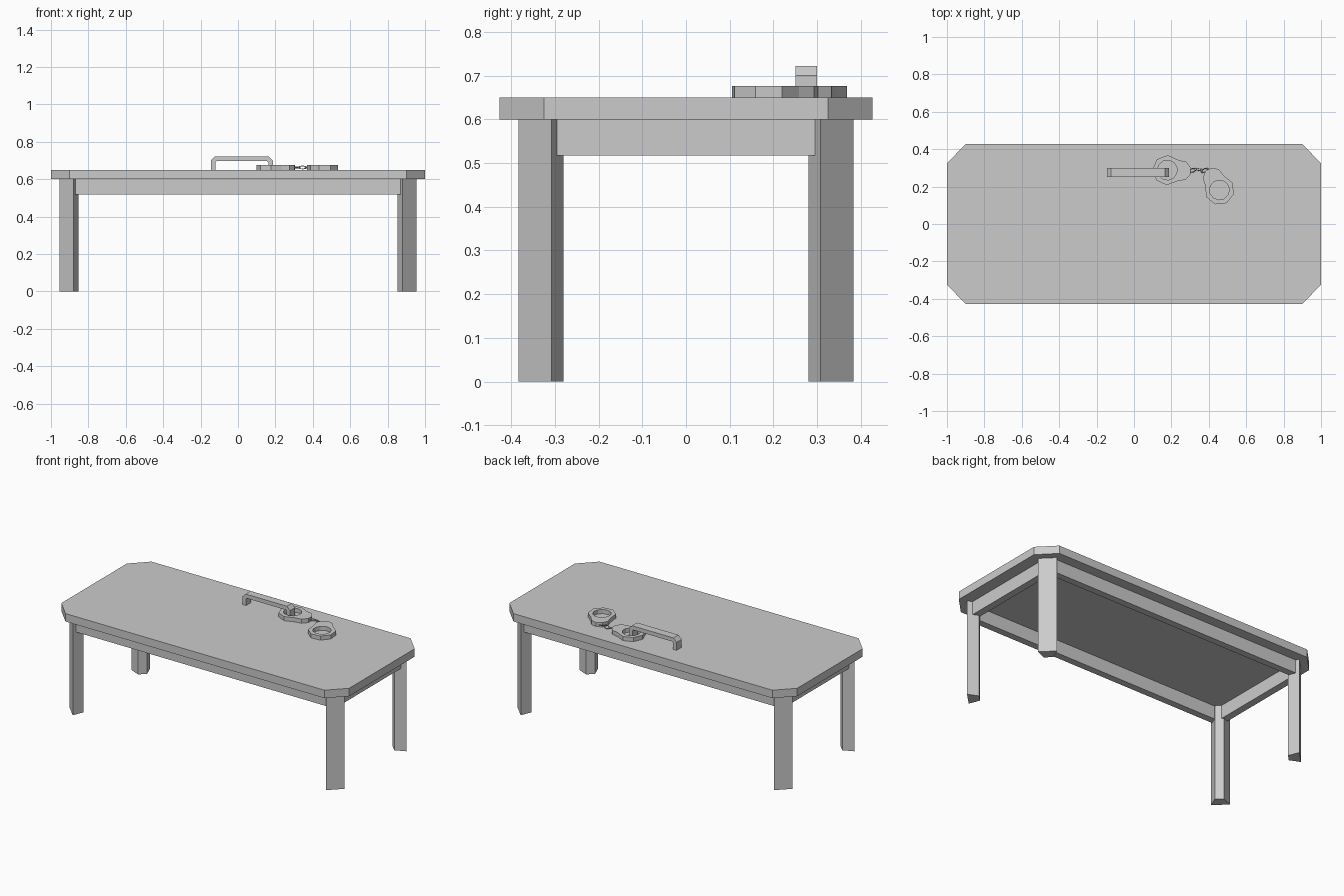
import bpy, bmesh
from math import cos, sin, pi, radians
from mathutils import Matrix

cube = bpy.data.objects.get("Cube")
if cube:
    bpy.data.objects.remove(cube)

grey = bpy.data.materials.new("plain grey")
grey.use_nodes = True
colour = (0.6, 0.6, 0.6, 1)
grey.diffuse_color = colour
grey.node_tree.nodes["Principled BSDF"].inputs["Base Color"].default_value = colour


def finish(name, bm):
    bmesh.ops.recalc_face_normals(bm, faces=bm.faces)
    mesh = bpy.data.meshes.new(name)
    bm.to_mesh(mesh)
    bm.free()
    mesh.materials.append(grey)
    obj = bpy.data.objects.new(name, mesh)
    bpy.context.collection.objects.link(obj)
    return obj


def prism(name, outline, start, end, place=lambda a, b, t: (a, b, t)):
    """Extrude a closed outline between two depths."""
    bm = bmesh.new()
    low, high = [[bm.verts.new(place(a, b, t)) for a, b in outline] for t in (start, end)]
    bm.faces.new(low)
    bm.faces.new(high)
    for i in range(len(low)):
        bm.faces.new((low[i - 1], low[i], high[i], high[i - 1]))
    return finish(name, bm)


def box(name, x0, x1, y0, y1, z0, z1):
    return prism(name, [(x0, y0), (x1, y0), (x1, y1), (x0, y1)], z0, z1)


# Table top with clipped corners
prism("table_top", [(-1, -.325), (-.9, -.427), (.9, -.427), (1, -.325),
                    (1, .325), (.9, .427), (-.9, .427), (-1, .325)], .6, .65)

# Tapered corner legs and apron rails
leg = [(.955, .308), (.88, .383), (.853, .317), (.89, .28)]
for sx, side in ((-1, "right"), (1, "left")):
    for sy, end in ((-1, "front"), (1, "back")):
        prism(f"{end}_{side}_leg", [(sx * x, sy * y) for x, y in leg], 0, .6)
    box(f"{side}_rail", sx * .88, sx * .925, -.297, .297, .517, .6)
for sy, end in ((-1, "front"), (1, "back")):
    box(f"{end}_rail", -.87, .87, sy * .32, sy * .363, .517, .6)

# Bent bar handle on the top
prism("bar_handle", [(-.145, .65), (-.145, .7), (-.123, .722), (.165, .722),
                     (.187, .7), (.187, .65), (.162, .65), (.162, .69),
                     (.155, .697), (-.113, .697), (-.12, .69), (-.12, .65)],
      .25, .3, lambda a, b, t: (a, t, b))


# Cuffs: faceted ring with a narrowing lock block
def cuff(name, x, y, angle):
    ring = [(.08 * cos(i * pi / 4), .08 * sin(i * pi / 4)) for i in range(1, 8)]
    outer = [(.125, .018), (.1, .048)] + ring + [(.1, -.048), (.125, -.018)]
    n = len(outer)
    inner = [(.053 * cos((i + .5) * 2 * pi / n), .053 * sin((i + .5) * 2 * pi / n))
             for i in range(n)]
    bm = bmesh.new()
    loops = [[bm.verts.new((a, b, z)) for a, b in pts]
             for pts, z in ((outer, .65), (outer, .676), (inner, .676), (inner, .65))]
    for k in range(4):
        p, q = loops[k - 1], loops[k]
        for i in range(n):
            bm.faces.new((p[i - 1], p[i], q[i], q[i - 1]))
    bm.transform(Matrix.Translation((x, y, 0)) @ Matrix.Rotation(angle, 4, "Z"))
    finish(name, bm)


cuff("first_cuff", .178, .288, radians(-2))
cuff("second_cuff", .457, .182, radians(118))

# Short chain of alternating links
for i, tilt in enumerate((15, -55, 15)):
    bpy.ops.mesh.primitive_torus_add(
        major_segments=8, minor_segments=4, major_radius=.014, minor_radius=.004,
        location=(.312 + i * .033, .287 + .005 * (i % 2), .663))
    link = bpy.context.object
    link.name = f"chain_link_{i + 1}"
    link.scale = (1.4, .7, .7)
    link.rotation_euler = (radians(tilt), 0, radians(20 - 30 * (i % 2)))
    link.data.materials.append(grey)
